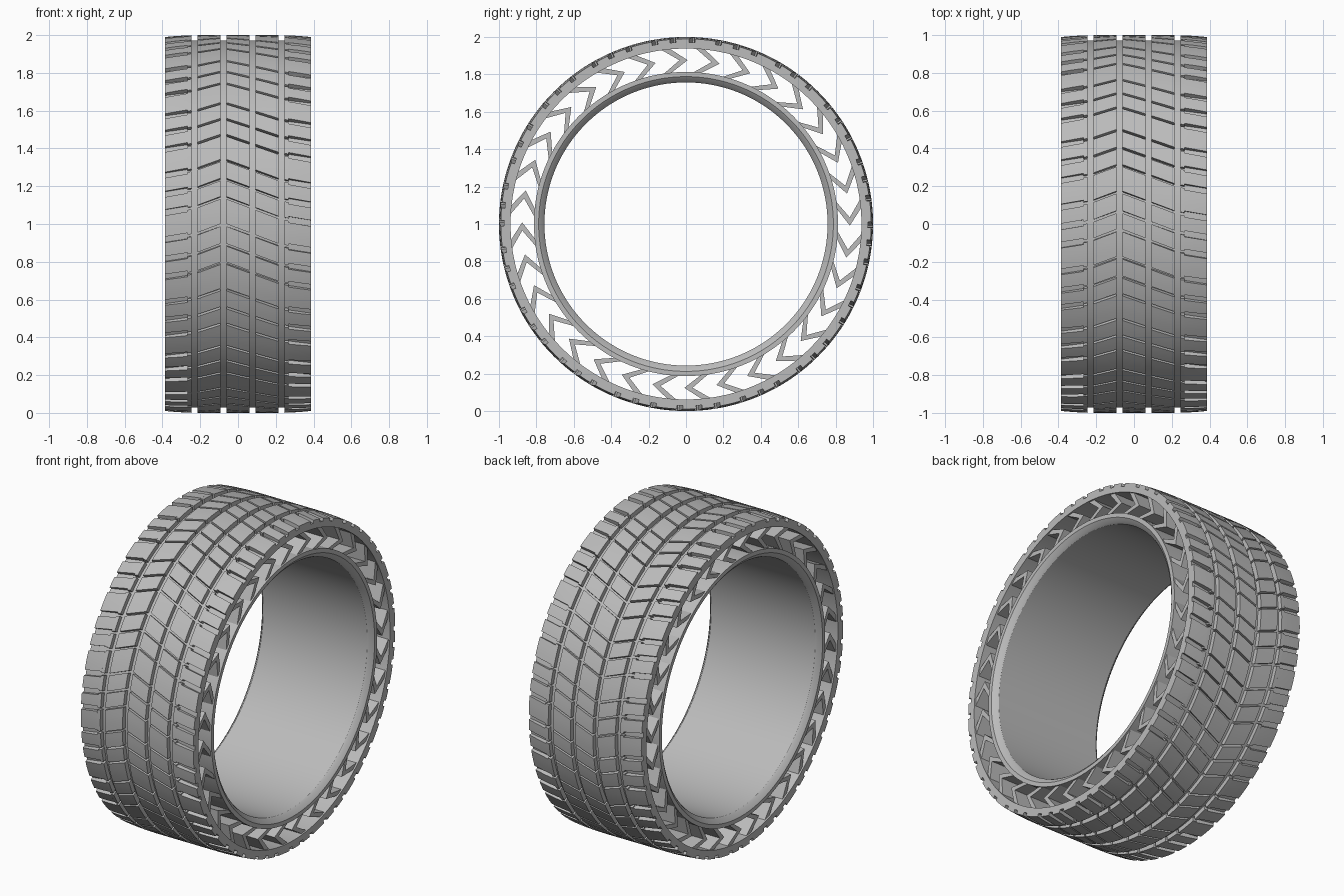
import bpy, bmesh, math

if "Cube" in bpy.data.objects:
    bpy.data.objects.remove(bpy.data.objects["Cube"], do_unlink=True)

HALF = 0.386          # half the tyre width
APEX = -0.077         # x of the tread chevron apex
SPOKES = 32
SEGMENTS = 192

rubber = bpy.data.materials.new("grey rubber")
rubber.use_nodes = True
colour = (0.5, 0.5, 0.5, 1)
rubber.diffuse_color = colour
rubber.node_tree.nodes["Principled BSDF"].inputs["Base Color"].default_value = colour


def place(x, r, a):
    """Point on the wheel: a = 0 at the front, rising over the top."""
    return (x, -r * math.cos(a), 1 + r * math.sin(a))


def finish(name, bm):
    bmesh.ops.recalc_face_normals(bm, faces=bm.faces)
    mesh = bpy.data.meshes.new(name)
    bm.to_mesh(mesh)
    bm.free()
    obj = bpy.data.objects.new(name, mesh)
    bpy.context.collection.objects.link(obj)
    mesh.materials.append(rubber)
    bpy.ops.object.select_all(action="DESELECT")
    obj.select_set(True)
    bpy.context.view_layer.objects.active = obj
    bpy.ops.object.shade_smooth_by_angle(angle=math.radians(25))
    return obj


def loft(bm, loops, closed=False):
    """Skin a row of equal vertex loops, capping the ends if open."""
    rows = [[bm.verts.new(p) for p in loop] for loop in loops]
    n = len(rows[0])
    pairs = list(zip(rows, rows[1:]))
    if closed:
        pairs.append((rows[-1], rows[0]))
    else:
        bm.faces.new(rows[0])
        bm.faces.new(rows[-1])
    for low, high in pairs:
        for i in range(n):
            j = (i + 1) % n
            bm.faces.new((low[i], low[j], high[j], high[i]))


def ring(name, half_profile):
    """Revolve a profile of (x, r) points mirrored across the middle."""
    profile = half_profile + [(-x, r) for x, r in reversed(half_profile)]
    bm = bmesh.new()
    loft(bm, [[place(x, r, math.tau * k / SEGMENTS) for x, r in profile]
              for k in range(SEGMENTS)], closed=True)
    return finish(name, bm)


# Rings: tread carrier and bevelled rim seat
ring("outer_band", [(HALF, 0.938), (HALF, 0.972)])
ring("inner_ring", [(HALF, 0.813), (HALF, 0.788), (HALF - 0.018, 0.765), (HALF - 0.03, 0.757)])

# Chevron spokes running through the full width
bm = bmesh.new()
thick = 0.05
path = [(0.808, -0.115), (0.876, 0), (0.943, -0.105)]
for k in range(SPOKES):
    mid = math.pi / 2 + 0.01 + math.tau * k / SPOKES
    outline = [(r, mid + a) for r, a in path] + [(r, mid + a - thick) for r, a in reversed(path)]
    loft(bm, [[place(x, r, a) for r, a in outline] for x in (-HALF + 0.01, HALF - 0.01)])
finish("spokes", bm)


# Tread blocks
def sweep(x):
    """Slanted lateral grooves, flatter on the shoulders."""
    d = abs(x - APEX)
    centre = 0.15 if x < APEX else 0.3
    return -0.38 * min(d, centre) - 0.17 * max(d - centre, 0)


def crown(x):
    return 1 - 0.01 * max((abs(x) - 0.2) / (HALF - 0.2), 0) ** 2


# Uneven block pitches around the circumference
pitches = [1.25, 0.85, 0.9] * 18
total = sum(pitches)
starts = [math.tau * sum(pitches[:k]) / total for k in range(len(pitches) + 1)]


def rib(name, x0, x1, gap):
    bm = bmesh.new()
    for start, end in zip(starts, starts[1:]):
        loops = []
        for k in range(4):
            a = start + gap / 2 + (end - start - gap) * k / 3
            xs = [x0, (x0 + x1) / 2, x1]
            top = [place(x, crown(x), a + sweep(x)) for x in xs]
            base = [place(x, 0.962, a + sweep(x)) for x in reversed(xs)]
            loops.append(top + base)
        loft(bm, loops)
    finish(name, bm)


rib("tread_rib_centre", -0.061, 0.061, 0.013)
for side, s in (("left", 1), ("right", -1)):
    ribs = (("middle", 0.093, 0.214, 0.013),
            ("shoulder_inner", 0.246, 0.268, 0.014),
            ("shoulder_outer", 0.268, HALF, 0.032))
    for part, near, far, gap in ribs:
        rib(f"tread_rib_{part}_{side}", *sorted((s * near, s * far)), gap)
